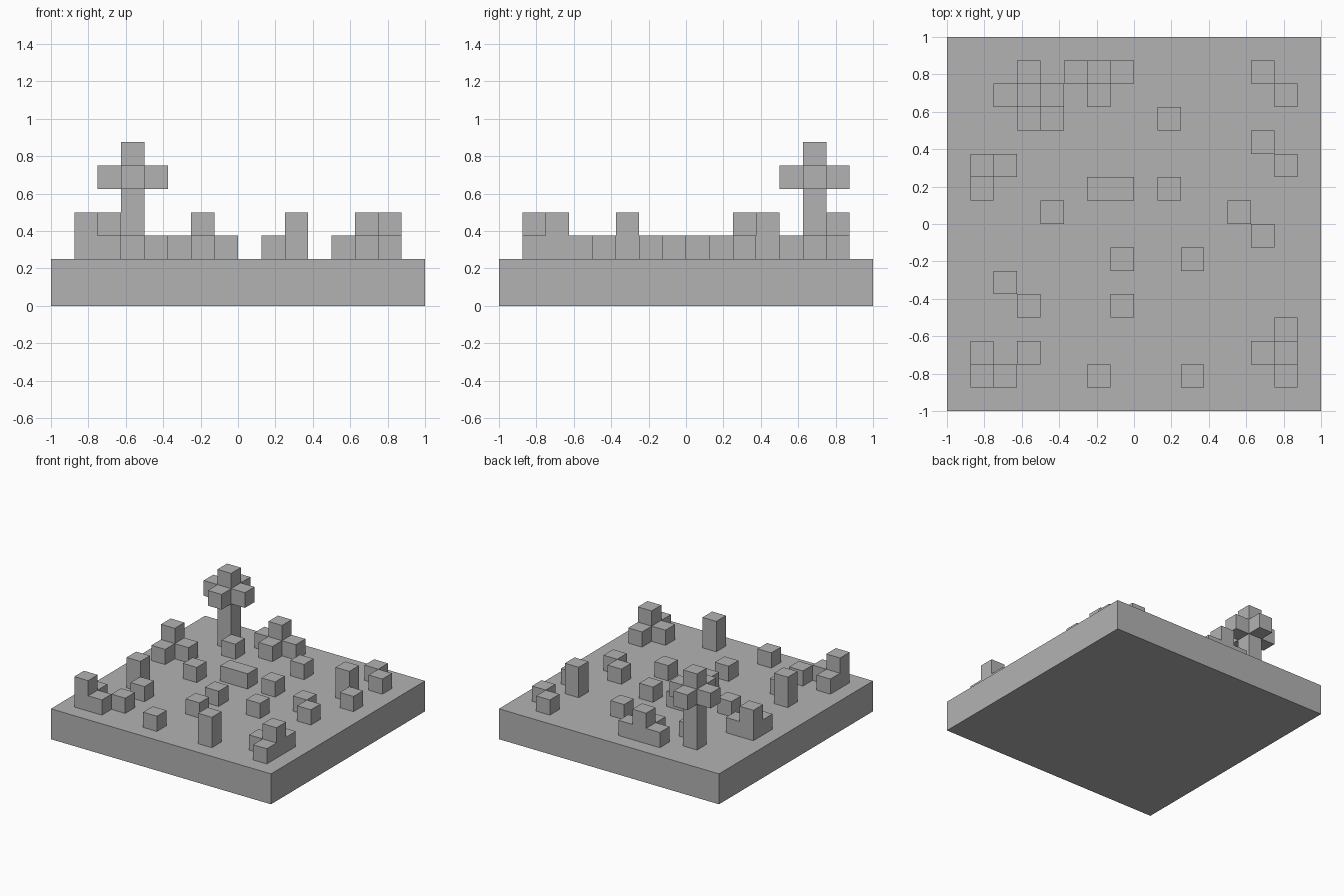
import bpy
import bmesh
from mathutils import Matrix, Vector

default = bpy.data.objects.get("Cube")
if default:
    bpy.data.objects.remove(default, do_unlink=True)

UNIT = 0.125   # edge of one grid block
GROUND = 2     # slab thickness in blocks
HALF = 8       # half the slab width in blocks

grey = bpy.data.materials.new("stone grey")
grey.use_nodes = True
grey.diffuse_color = (0.45, 0.45, 0.45, 1)
grey.node_tree.nodes["Principled BSDF"].inputs["Base Color"].default_value = grey.diffuse_color


def build(name, boxes):
    """Join boxes, each (corner, size) in blocks above the slab top, into one object."""
    bm = bmesh.new()
    for corner, size in boxes:
        low, size = Vector(corner), Vector(size)
        centre = (low + size / 2 + Vector((-HALF, -HALF, GROUND))) * UNIT
        bmesh.ops.create_cube(bm, size=UNIT, matrix=Matrix.Translation(centre) @ Matrix.Diagonal((*size, 1)))
    mesh = bpy.data.meshes.new(name)
    bm.to_mesh(mesh)
    bm.free()
    mesh.materials.append(grey)
    bpy.context.collection.objects.link(bpy.data.objects.new(name, mesh))


def columns(name, *cells):
    """Columns standing on the slab, each (column, row, height)."""
    build(name, [((i, j, 0), (1, 1, h)) for i, j, h in cells])


# Ground slab
build("ground_slab", [((0, 0, -GROUND), (2 * HALF, 2 * HALF, GROUND))])

# Tree: tall trunk with four leaf blocks around its crown
build("tree", [((3, 13, 0), (1, 1, 5))] +
      [((3 + dx, 13 + dy, 3), (1, 1, 1)) for dx, dy in ((1, 0), (-1, 0), (0, 1), (0, -1))])

# Clusters with a raised block
columns("back_cluster", (5, 14, 1), (6, 14, 2), (7, 14, 1), (6, 13, 1))
columns("right_cluster", (1, 10, 2), (2, 10, 1), (1, 9, 1))
columns("front_right_cluster", (1, 1, 2), (2, 1, 1), (1, 2, 1))
columns("front_left_cluster", (14, 2, 2), (14, 1, 1), (14, 3, 1), (13, 2, 1))

# Two-block pillars
for n, (i, j) in enumerate([(2, 5), (10, 1), (13, 11)]):
    columns(f"pillar_{n + 1}", (i, j, 2))

# Long low block
build("long_block", [((6, 9, 0), (2, 1, 1))])

# Scattered single blocks
singles = [(4, 12), (9, 12), (13, 14), (14, 13), (14, 10), (9, 9), (4, 8), (12, 8),
           (13, 7), (7, 6), (10, 6), (3, 4), (7, 4), (3, 2), (6, 1)]
for n, (i, j) in enumerate(singles):
    columns(f"small_block_{n + 1}", (i, j, 1))
